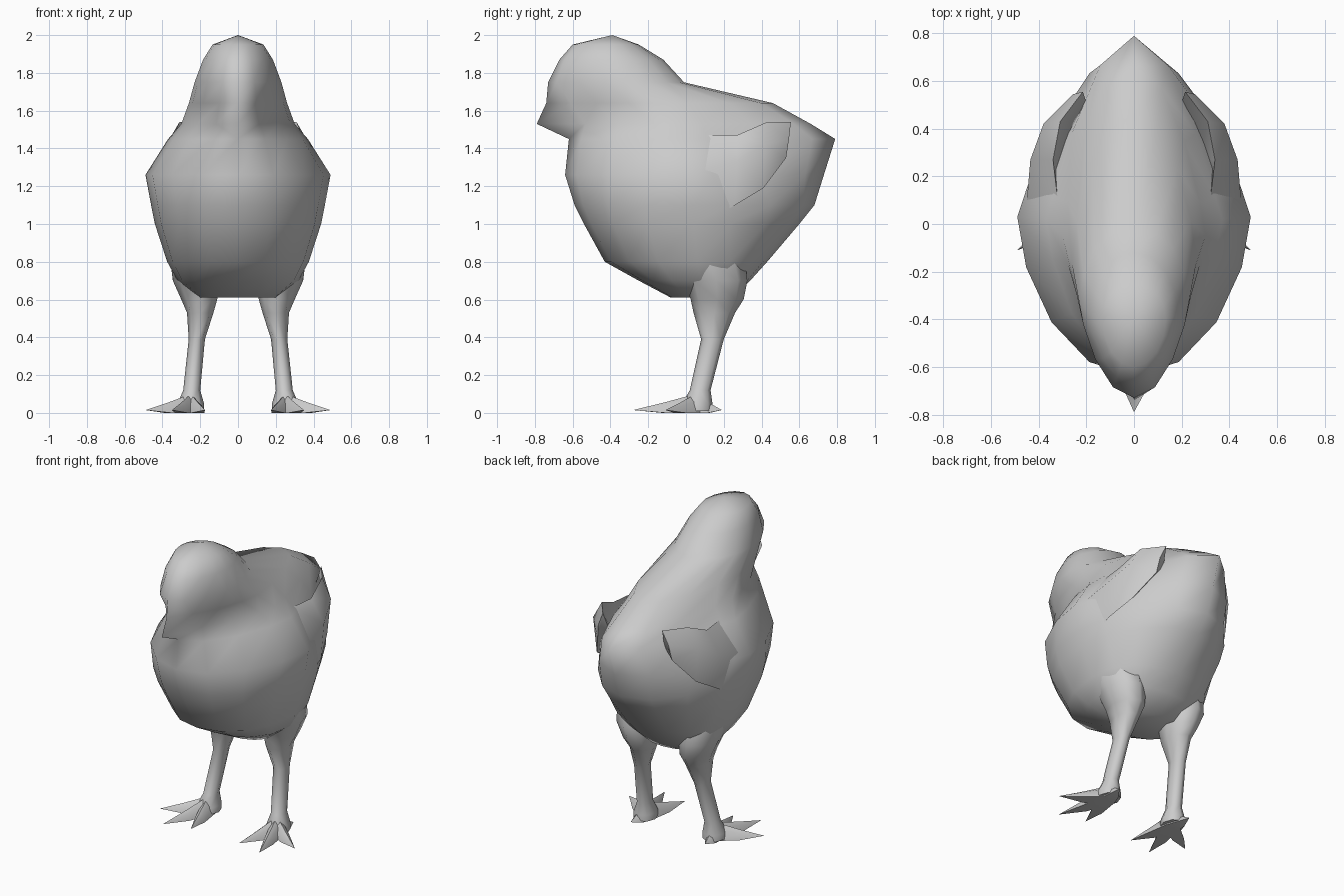
import bpy, bmesh, math
from mathutils import Vector

cube = bpy.data.objects.get("Cube")
if cube:
    bpy.data.objects.remove(cube, do_unlink=True)

grey = bpy.data.materials.new("soft_grey")
grey.use_nodes = True
colour = (0.6, 0.6, 0.6, 1)
grey.diffuse_color = colour
grey.node_tree.nodes["Principled BSDF"].inputs["Base Color"].default_value = colour


def finish(name, bm, mirror=False, angle=65):
    """Turn a bmesh into a smooth-shaded, optionally mirrored object."""
    bmesh.ops.recalc_face_normals(bm, faces=bm.faces)
    mesh = bpy.data.meshes.new(name)
    bm.to_mesh(mesh)
    bm.free()
    obj = bpy.data.objects.new(name, mesh)
    bpy.context.collection.objects.link(obj)
    mesh.materials.append(grey)
    if mirror:
        obj.modifiers.new("Mirror", "MIRROR").use_mirror_merge = False
    bpy.ops.object.select_all(action="DESELECT")
    obj.select_set(True)
    bpy.context.view_layer.objects.active = obj
    bpy.ops.object.shade_smooth_by_angle(angle=math.radians(angle))


def bridge(bm, a, b):
    for i in range(len(a)):
        j = (i + 1) % len(a)
        bm.faces.new((a[i], a[j], b[j], b[i]))


def loft(bm, rings):
    for a, b in zip(rings, rings[1:]):
        bridge(bm, a, b)
    bm.faces.new(rings[0])


def fan(bm, ring, tip):
    apex = bm.verts.new(tip)
    for i in range(len(ring)):
        bm.faces.new((ring[i], ring[(i + 1) % len(ring)], apex))


# Body and head: stacked slices of height, front y, back y, half width,
# y of widest point, front pointedness, back pointedness
slices = [
    (0.61, -0.08, 0.25, 0.21, 0.08, 0.8, 0.8),
    (0.70, -0.25, 0.34, 0.32, 0.08, 0.8, 0.8),
    (0.80, -0.43, 0.43, 0.375, 0.06, 0.9, 0.8),
    (1.00, -0.54, 0.60, 0.44, 0.04, 0.9, 1.1),
    (1.10, -0.59, 0.68, 0.46, 0.04, 0.95, 1.3),
    (1.26, -0.64, 0.73, 0.49, 0.03, 1.2, 1.9),
    (1.45, -0.62, 0.79, 0.37, 0.02, 1.4, 2.2),
    (1.53, -0.60, 0.66, 0.30, -0.05, 1.6, 1.7),
    (1.64, -0.66, 0.46, 0.26, -0.17, 1.4, 1.3),
    (1.75, -0.73, -0.01, 0.23, -0.33, 1.5, 1.0),
    (1.87, -0.67, -0.12, 0.185, -0.38, 1.3, 1.0),
    (1.95, -0.60, -0.25, 0.135, -0.40, 1.1, 1.0),
]
beak = {1.53: -0.79, 1.64: -0.74}   # front point pulled out to form the beak
SEGS = 16
bm = bmesh.new()
rings = []
for z, front, back, width, mid, front_power, back_power in slices:
    ring = []
    for i in range(SEGS):
        t = math.tau * i / SEGS
        c = math.cos(t)
        if c > 0:
            y = mid + (front - mid) * c ** front_power
        else:
            y = mid + (back - mid) * abs(c) ** back_power
        if i == 0:
            y = beak.get(z, y)
        ring.append(bm.verts.new((width * math.sin(t), y, z)))
    rings.append(ring)
loft(bm, rings)
fan(bm, rings[-1], (0, -0.39, 2.0))
finish("body_and_head", bm, angle=120)

# Wings: sections from shoulder to tip, each as top, outer, bottom, inner
sections = [
    [(0.32, 0.10, 1.47), (0.455, 0.04, 1.27), (0.42, 0.08, 1.00), (0.30, 0.12, 1.25)],
    [(0.34, 0.27, 1.47), (0.435, 0.27, 1.33), (0.42, 0.26, 1.10), (0.27, 0.27, 1.30)],
    [(0.31, 0.43, 1.54), (0.38, 0.42, 1.42), (0.36, 0.41, 1.19), (0.22, 0.43, 1.35)],
    [(0.215, 0.555, 1.54), (0.255, 0.545, 1.45), (0.27, 0.53, 1.35), (0.20, 0.51, 1.42)],
]
bm = bmesh.new()
rings = [[bm.verts.new(p) for p in section] for section in sections]
loft(bm, rings)
bm.faces.new(rings[-1])
finish("wing_pair", bm, mirror=True)

# Legs: slices of centre x, y, z and radii, thigh to ankle
leg = [
    (0.25, 0.06, 1.00, 0.10, 0.18),
    (0.24, 0.11, 0.82, 0.12, 0.20),
    (0.225, 0.16, 0.70, 0.12, 0.165),
    (0.205, 0.165, 0.60, 0.095, 0.14),
    (0.20, 0.15, 0.53, 0.07, 0.11),
    (0.218, 0.14, 0.39, 0.043, 0.06),
    (0.245, 0.075, 0.12, 0.045, 0.055),
    (0.25, 0.06, 0.05, 0.07, 0.08),
    (0.25, 0.06, 0.01, 0.07, 0.08),
]
bm = bmesh.new()
rings = [[bm.verts.new((x + rx * math.cos(k * math.tau / 8),
                        y + ry * math.sin(k * math.tau / 8), z))
          for k in range(8)] for x, y, z, rx, ry in leg]
loft(bm, rings)
bm.faces.new(rings[-1])
finish("leg_pair", bm, mirror=True)

# Toes: flat-bottomed spikes spreading from the ankle
hub = Vector((0.25, 0.05, 0))
tips = {"outer_toe": (0.49, -0.11), "middle_toe": (0.35, -0.28),
        "inner_toe": (0.175, -0.24), "back_toe": (0.27, 0.19)}
for name, (x, y) in tips.items():
    tip = Vector((x, y, 0.015))
    along = tip - hub
    side = Vector((-along.y, along.x, 0)).normalized()
    bm = bmesh.new()
    rings = []
    for f, half, top in ((0, 0.05, 0.10), (0.5, 0.035, 0.055)):
        p = hub + along * f
        p.z = 0
        rings.append([bm.verts.new(v) for v in (
            p - side * half, p + side * half,
            p + side * half * 0.6 + Vector((0, 0, top * 0.7)),
            p + Vector((0, 0, top)),
            p - side * half * 0.6 + Vector((0, 0, top * 0.7)))])
    loft(bm, rings)
    fan(bm, rings[1], tip)
    finish(name + "_pair", bm, mirror=True)
